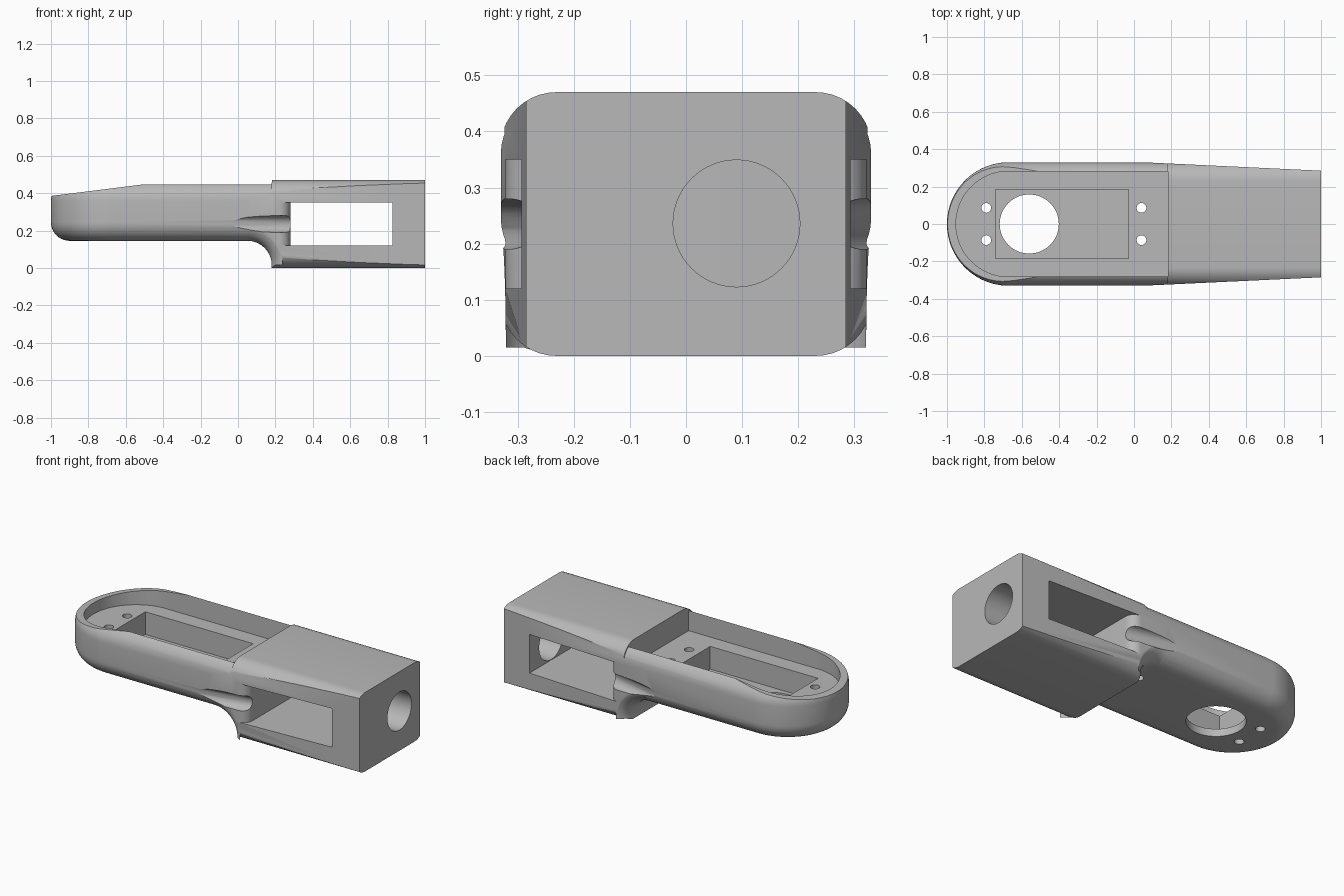
import bpy, bmesh
from math import sin, cos, pi, radians
from mathutils import Matrix, Vector

old = bpy.data.objects.get("Cube")
if old:
    bpy.data.objects.remove(old, do_unlink=True)

R = 0.33          # half width of the arm
FILLET = 0.10     # edge rounding
END_X = -0.67     # centre of the round end

grey = bpy.data.materials.new("plain grey")
grey.use_nodes = True
grey.diffuse_color = (0.48, 0.48, 0.48, 1)
grey.node_tree.nodes["Principled BSDF"].inputs["Base Color"].default_value = grey.diffuse_color


def arc(cx, cy, r, a0, a1, n):
    steps = [radians(a0 + (a1 - a0) * i / n) for i in range(n + 1)]
    return [(cx + r * cos(a), cy + r * sin(a)) for a in steps]


def loft(name, layers):
    """Skin matching loops of 3D points and cap both ends."""
    bm = bmesh.new()
    rings = [[bm.verts.new(p) for p in layer] for layer in layers]
    n = len(rings[0])
    for a, b in zip(rings, rings[1:]):
        for i in range(n):
            j = (i + 1) % n
            bm.faces.new((a[i], a[j], b[j], b[i]))
    bm.faces.new(rings[0])
    bm.faces.new(rings[-1])
    bmesh.ops.recalc_face_normals(bm, faces=bm.faces)
    mesh = bpy.data.meshes.new(name)
    bm.to_mesh(mesh)
    bm.free()
    mesh.materials.append(grey)
    obj = bpy.data.objects.new(name, mesh)
    bpy.context.collection.objects.link(obj)
    return obj


def flat_prism(name, outline, z0, z1):
    return loft(name, [[(x, y, z) for x, y in outline] for z in (z0, z1)])


def side_prism(name, outline, y0, y1):
    return loft(name, [[(x, y, z) for x, z in outline] for y in (y0, y1)])


def rod(name, start, end, r, n=48):
    start, end = Vector(start), Vector(end)
    turn = (end - start).to_track_quat('Z', 'Y').to_matrix()
    ring = [turn @ Vector((x, y, 0)) for x, y in arc(0, 0, r, 0, 360 - 360 / n, n - 1)]
    return loft(name, [[p + q for q in ring] for p in (start, end)])


def combine(body, tool, operation='DIFFERENCE'):
    mod = body.modifiers.new("join", 'BOOLEAN')
    mod.operation = operation
    mod.solver = 'EXACT'
    mod.object = tool
    bpy.context.view_layer.objects.active = body
    bpy.ops.object.modifier_apply(modifier=mod.name)
    bpy.data.objects.remove(tool, do_unlink=True)


def stadium(r, x_end):
    return arc(END_X, 0, r, 90, 270, 64) + [(x_end, -r), (x_end, r)]


# Arm: a round-ended slab with rounded upper and lower edges
STEPS = 10
turns = [pi / 2 * i / STEPS for i in range(STEPS + 1)]
bottom = [(0.145 + FILLET * (1 - cos(a)), FILLET * (1 - sin(a))) for a in turns]
top = [(0.46 - FILLET * (1 - cos(a)), FILLET * (1 - sin(a))) for a in reversed(turns)]
body = loft("arm_housing", [[(x, y, z) for x, y in stadium(R - d, 0.25)]
                            for z, d in bottom + top])


# Rear block: side outline with a concave underside step, inset towards the sides
def block_outline(d):
    return ([(1, d), (0.18 + d, d)] + arc(0.05, 0.015, 0.13 + d, 0, 90, 16)
            + [(0.05, 0.44 - d), (0.18, 0.44 - d), (0.18, 0.47 - d)] + [(1, 0.47 - d)])


half = [(R + 0.001 - FILLET * (1 - sin(a)), FILLET * (1 - cos(a))) for a in turns]
slices = [(-y, d) for y, d in reversed(half)] + half
block = loft("block", [[(x, y, z) for x, z in block_outline(d)] for y, d in slices])
combine(body, block, 'UNION')

# Tapered sides and the cable grooves
for s in (-1, 1):
    wedge = [(-0.05, s * 0.3347), (1.1, s * 0.2803), (1.1, s * 0.5), (-0.05, s * 0.5)]
    combine(body, flat_prism("taper_cutter", wedge, -0.2, 0.7))
    combine(body, rod("groove_cutter", (-0.12, s * 0.392, 0.235), (0.32, s * 0.303, 0.235), 0.045))

# Sloped rim at the round end
slope = [(-1.1, 0.3725), (-0.2, 0.485), (-0.2, 0.6), (-1.1, 0.6)]
combine(body, side_prism("slope_cutter", slope, -0.5, 0.5))

# Upper tray and the deeper rectangular well
combine(body, flat_prism("tray_cutter", stadium(0.282, 0.1805), 0.325, 0.7))
well = [(-0.74, -0.185), (-0.03, -0.185), (-0.03, 0.185), (-0.74, 0.185)]
combine(body, flat_prism("well_cutter", well, 0.19, 0.6))

# Side slot with flared inner edges
flare = arc(0.22, 0.262, 0.06, 0, 90, 10)
slot = [(0.825, -0.5), (0.825, 0.5), (0.22, 0.5)] + flare[::-1]
slot += [(x, -y) for x, y in flare] + [(0.22, -0.5)]
combine(body, flat_prism("slot_cutter", slot, 0.12, 0.35))

# Bores: large floor hole, end hole and four screw holes
combine(body, rod("floor_hole_cutter", (-0.56, 0, 0), (-0.56, 0, 0.3), 0.158, 64))
combine(body, rod("end_hole_cutter", (0.7, 0.09, 0.236), (1.2, 0.09, 0.236), 0.113, 64))
for x in (-0.79, 0.04):
    for y in (-0.086, 0.086):
        combine(body, rod("screw_hole_cutter", (x, y, 0), (x, y, 0.5), 0.026, 24))

# Smooth shading with sharp edges kept
bpy.ops.object.select_all(action='DESELECT')
body.select_set(True)
bpy.context.view_layer.objects.active = body
bpy.ops.object.shade_smooth_by_angle(angle=radians(25))
